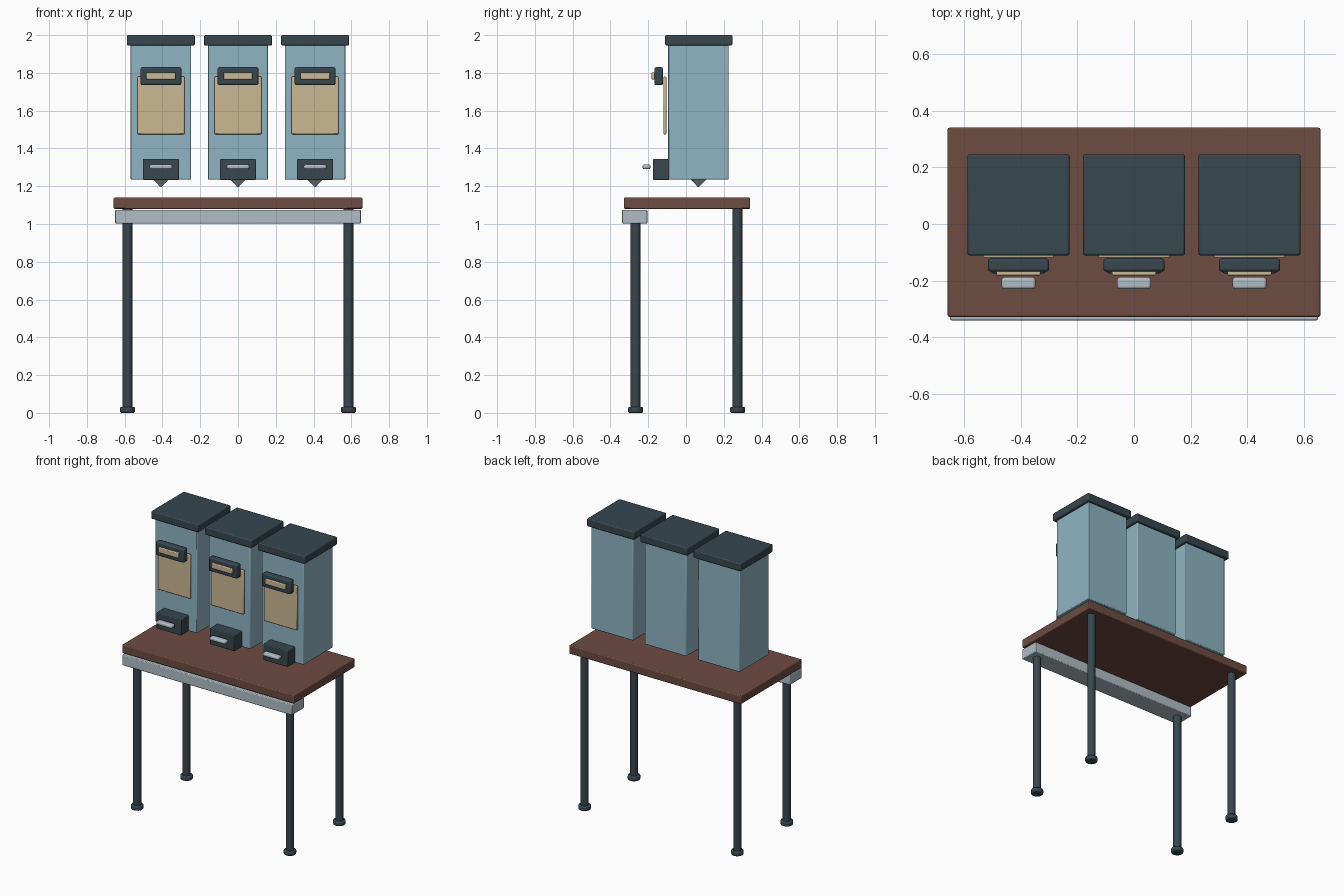
import bpy

cube = bpy.data.objects.get("Cube")
if cube:
    bpy.data.objects.remove(cube, do_unlink=True)


def make_material(name, hex_code):
    srgb = [int(hex_code[i:i + 2], 16) / 255 for i in (0, 2, 4)]
    color = [c / 12.92 if c <= 0.04045 else ((c + 0.055) / 1.055) ** 2.4 for c in srgb] + [1]
    m = bpy.data.materials.new(name)
    m.use_nodes = True
    m.diffuse_color = color
    m.node_tree.nodes["Principled BSDF"].inputs["Base Color"].default_value = color
    return m


BLUE = make_material("pale blue", "8FB5C3")
DARK = make_material("dark slate", "37474F")
TAN = make_material("tan label", "CBB994")
WOOD = make_material("brown wood", "6D4C41")
STEEL = make_material("light steel", "B0BEC5")


def finish(obj, name, mat, bevel):
    obj.name = name
    obj.data.materials.append(mat)
    if bevel:
        mod = obj.modifiers.new("soft edges", "BEVEL")
        mod.width = bevel
        mod.segments = 2
        mod.limit_method = "ANGLE"
        mod.angle_limit = 0.9
    bpy.ops.object.shade_smooth_by_angle()
    return obj


def box(name, mat, x, y, z, bevel=0.005):
    """Box spanning the (low, high) pair given on each axis."""
    spans = (x, y, z)
    bpy.ops.mesh.primitive_cube_add(size=1, location=[(a + b) / 2 for a, b in spans])
    obj = bpy.context.object
    obj.scale = [b - a for a, b in spans]
    bpy.ops.object.transform_apply(location=False, rotation=False, scale=True)
    return finish(obj, name, mat, bevel)


def cone(name, mat, x, y, z, r_low, r_high, bevel=0):
    """Round part spanning the (low, high) heights."""
    bpy.ops.mesh.primitive_cone_add(vertices=16, radius1=r_low, radius2=r_high,
                                    depth=z[1] - z[0], location=(x, y, sum(z) / 2))
    return finish(bpy.context.object, name, mat, bevel)


# Table: top, front rail, four legs with feet
box("table_top", WOOD, (-0.658, 0.658), (-0.328, 0.34), (1.08, 1.14), 0.006)
box("front_rail", STEEL, (-0.65, 0.65), (-0.34, -0.205), (1.003, 1.075))
for side, x in (("right", -0.585), ("left", 0.585)):
    for end, y, top in (("front", -0.267, 1.01), ("back", 0.273, 1.085)):
        cone(f"{end}_{side}_leg", DARK, x, y, (0.01, top), 0.026, 0.026)
        cone(f"{end}_{side}_foot", DARK, x, y, (0, 0.032), 0.04, 0.04, 0.008)

# Three dispensers in a row
for side, x in (("right", -0.408), ("middle", 0), ("left", 0.408)):
    def across(half):
        return (x - half, x + half)

    box(side + "_container", BLUE, across(0.16), (-0.094, 0.225), (1.235, 1.95))
    box(side + "_lid", DARK, across(0.18), (-0.111, 0.246), (1.945, 2.0), 0.007)
    box(side + "_label", TAN, across(0.125), (-0.12, -0.104), (1.475, 1.78))
    box(side + "_handle", DARK, across(0.108), (-0.168, -0.122), (1.735, 1.83), 0.009)
    box(side + "_handle_strip", TAN, across(0.078), (-0.182, -0.164), (1.765, 1.803))
    box(side + "_chute", DARK, across(0.095), (-0.174, -0.088), (1.233, 1.345))
    box(side + "_lever", STEEL, across(0.06), (-0.23, -0.188), (1.29, 1.315), 0.009)
    cone(side + "_spout", STEEL, x, 0.066, (1.195, 1.237), 0.002, 0.042)
